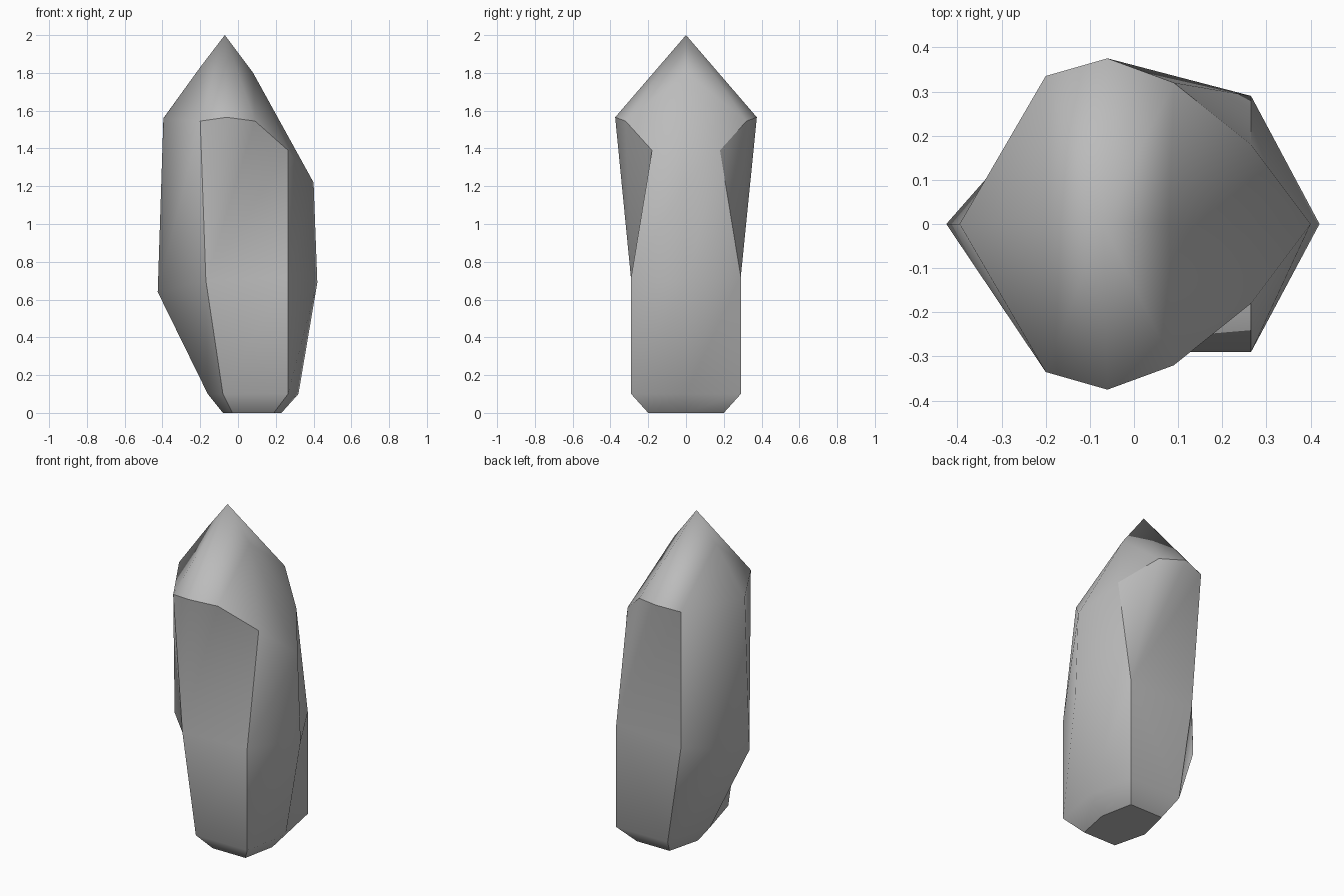
import bpy
import bmesh

cube = bpy.data.objects.get("Cube")
if cube:
    bpy.data.objects.remove(cube, do_unlink=True)

# One stone colour
stone = bpy.data.materials.new("grey_stone")
stone.use_nodes = True
grey = (0.5, 0.5, 0.5, 1)
stone.diffuse_color = grey
stone.node_tree.nodes["Principled BSDF"].inputs["Base Color"].default_value = grey

# Centre profile (x, z): up the left side, over the tip, down the right side
SPINE = [(-.08, 0), (-.16, .1), (-.425, .64), (-.395, 1.56), (-.2, 1.83), (-.07, 2),
         (.08, 1.8), (.4, 1.22), (.42, .69), (.32, .1), (.23, 0)]
# Outline of the broad flat panels (x, distance from centre, z), same order
RIM = [(-.03, .2, 0), (-.08, .29, .1), (-.17, .29, .7), (-.2, .335, 1.545),
       (-.06, .375, 1.565), (.09, .32, 1.545), (.265, .18, 1.39),
       (.265, .29, .72), (.265, .29, .1), (.19, .2, 0)]
# Rim corner joined to each spine point
JOIN = [0, 1, 2, 3, 3, 4, 5, 6, 7, 8, 9]
TIP_LEFT, TIP_RIGHT = (4,), (5, 6)

bm = bmesh.new()
spine = [bm.verts.new((x, 0, z)) for x, z in SPINE]
wrap, panels = set(), set()


def fan(group, verts):
    """Triangles spreading from the first vertex."""
    for b, c in zip(verts[1:], verts[2:]):
        group.add(bm.faces.new((verts[0], b, c)))


for side in (-1, 1):
    rim = [bm.verts.new((x, side * y, z)) for x, y, z in RIM]

    # Side and tip facets between the spine and the panel rim
    for i in range(len(spine) - 1):
        a, b = spine[i], spine[i + 1]
        c, d = rim[JOIN[i + 1]], rim[JOIN[i]]
        if c == d:
            fan(wrap, [a, b, c])
        elif i in TIP_RIGHT or (side < 0 and i not in TIP_LEFT):
            fan(wrap, [a, b, c, d])
        else:
            fan(wrap, [b, c, d, a])

    # Broad panel: foot bevel, shaft and upper facets fanned from one corner
    fan(panels, [rim[0], rim[1], rim[8], rim[9]])
    fan(panels, [rim[1], rim[2], rim[7], rim[8]])
    fan(panels, rim[2:8] if side < 0 else [rim[7]] + rim[2:7])

    # Half of the flat base
    bm.faces.new((spine[0], rim[0], rim[9], spine[-1]))

bmesh.ops.recalc_face_normals(bm, faces=bm.faces)

# Smooth facets, with sharp panel outlines and base
kind = lambda f: 0 if f in wrap else 1 if f in panels else 2
for face in bm.faces:
    face.smooth = True
for edge in bm.edges:
    edge.smooth = len({kind(f) for f in edge.link_faces}) == 1

mesh = bpy.data.meshes.new("crystal")
bm.to_mesh(mesh)
bm.free()
mesh.materials.append(stone)
crystal = bpy.data.objects.new("crystal", mesh)
bpy.context.collection.objects.link(crystal)
